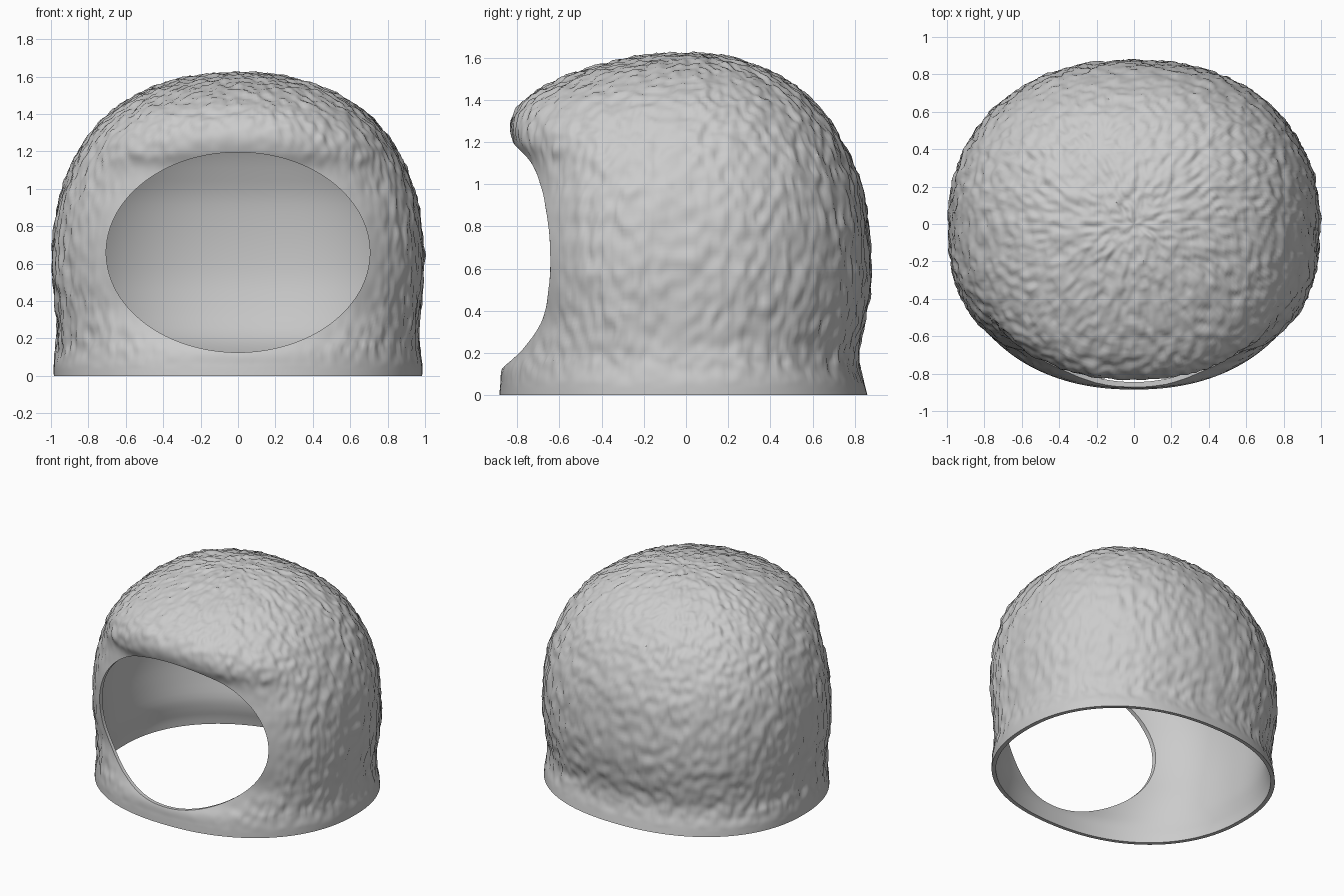
import bpy
import bmesh
import math
from mathutils import Vector, noise

cube = bpy.data.objects.get("Cube")
if cube:
    bpy.data.objects.remove(cube, do_unlink=True)

SEGMENTS = 300
STEPS = 8          # rings between two profile rows
FACE_Z, FACE_W, FACE_H = 0.66, 0.705, 0.535   # face opening

# height, half width, front depth, back depth, squareness of the front
PROFILE = [
    (0.00, 0.985, 0.885, 0.86, 2.2),
    (0.06, 0.985, 0.88, 0.845, 2.2),
    (0.13, 0.975, 0.87, 0.825, 2.2),
    (0.22, 0.965, 0.815, 0.82, 2.4),
    (0.36, 0.975, 0.765, 0.85, 2.6),
    (0.52, 0.99, 0.78, 0.875, 2.6),
    (0.68, 0.99, 0.79, 0.875, 2.6),
    (0.84, 0.975, 0.785, 0.86, 2.6),
    (0.98, 0.945, 0.77, 0.835, 2.6),
    (1.10, 0.90, 0.77, 0.79, 2.6),
    (1.20, 0.85, 0.82, 0.745, 2.5),
    (1.29, 0.79, 0.83, 0.69, 2.4),
    (1.38, 0.71, 0.785, 0.615, 2.3),
    (1.46, 0.61, 0.67, 0.52, 2.2),
    (1.535, 0.47, 0.50, 0.40, 2.1),
    (1.59, 0.30, 0.31, 0.25, 2.0),
    (1.615, 0.14, 0.14, 0.12, 2.0),
    (1.62, 0.0, 0.0, 0.0, 2.0),
]


def smooth_rows(rows, steps):
    """Catmull-Rom interpolation of the profile rows, rounded at the crown."""
    z, w, f, b, n = rows[-2]
    pts = [rows[0]] + rows + [(z, -w, -f, -b, n)]
    out = []
    for i in range(1, len(pts) - 2):
        for s in range(steps):
            t = s / steps
            out.append([
                0.5 * (2 * q + (r - p) * t + (2 * p - 5 * q + 4 * r - s4) * t * t
                       + (3 * q - p - 3 * r + s4) * t ** 3)
                for p, q, r, s4 in zip(*pts[i - 1:i + 3])])
    return out


def ring(bm, row, scale=1.0, drop=1.0):
    z, w, front, back, square = row
    verts = []
    for i in range(SEGMENTS):
        a = 2 * math.pi * i / SEGMENTS
        c, s = math.cos(a), math.sin(a)
        power = 2 / (square if s < 0 else 2.2)
        depth = front if s < 0 else back
        x = math.copysign(abs(c) ** power, c) * w * scale
        y = math.copysign(abs(s) ** power, s) * depth * scale
        verts.append(bm.verts.new((x, y, z * drop)))
    return verts


def bridge(bm, a, b):
    for i in range(SEGMENTS):
        j = (i + 1) % SEGMENTS
        bm.faces.new((a[i], a[j], b[j], b[i]))


def cap(bm, edge, z):
    top = bm.verts.new((0, 0, z))
    for i in range(SEGMENTS):
        bm.faces.new((edge[i], edge[(i + 1) % SEGMENTS], top))


# Hood shell: rough outer skin and smooth lining joined at the hem
bm = bmesh.new()
outer = [ring(bm, r) for r in smooth_rows(PROFILE, STEPS)]
inner = [ring(bm, r, 0.97, 0.98) for r in smooth_rows(PROFILE, 3)]
crown = PROFILE[-1][0]
for skin, top in ((outer, crown), (inner, crown * 0.98)):
    for a, b in zip(skin, skin[1:]):
        bridge(bm, a, b)
    cap(bm, skin[-1], top)
bridge(bm, inner[0], outer[0])
bmesh.ops.recalc_face_normals(bm, faces=bm.faces)
bm.normal_update()

# Woolly surface, calmer around the face opening and the hem
for loop in outer[1:]:
    for v in loop:
        p = v.co
        h = noise.noise(Vector((p.x * 27, p.y * 27, p.z * 13)))
        h += 0.5 * noise.noise(Vector((p.x * 11, p.y * 11, p.z * 7)))
        fade = min(1, max(0, (p.z - 0.04) / 0.12))
        if p.y < 0:
            reach = math.hypot(p.x / FACE_W, (p.z - FACE_Z) / FACE_H)
            fade *= min(1, max(0.1, (reach - 1) / 0.3))
        v.co = p + v.normal * (0.014 * h * fade)

mesh = bpy.data.meshes.new("hood")
bm.to_mesh(mesh)
bm.free()
hood = bpy.data.objects.new("hood", mesh)
bpy.context.collection.objects.link(hood)

# Oval face opening
bpy.ops.mesh.primitive_cylinder_add(vertices=128, radius=1, depth=1,
                                    location=(0, -0.8, FACE_Z),
                                    rotation=(math.pi / 2, 0, 0))
cutter = bpy.context.object
cutter.name = "face_opening_cutter"
cutter.scale = (FACE_W, FACE_H, 1)
cutter.hide_render = True
cut = hood.modifiers.new("face_opening", 'BOOLEAN')
cut.operation = 'DIFFERENCE'
cut.solver = 'EXACT'
cut.object = cutter
bpy.ops.object.select_all(action='DESELECT')
hood.select_set(True)
bpy.context.view_layer.objects.active = hood
bpy.ops.object.modifier_apply(modifier=cut.name)
bpy.data.objects.remove(cutter, do_unlink=True)

# Plain grey wool
grey = bpy.data.materials.new("grey_wool")
grey.use_nodes = True
color = (0.6, 0.6, 0.6, 1)
grey.diffuse_color = color
grey.node_tree.nodes["Principled BSDF"].inputs["Base Color"].default_value = color
hood.data.materials.clear()
hood.data.materials.append(grey)
bpy.ops.object.shade_smooth_by_angle(angle=math.radians(50))
